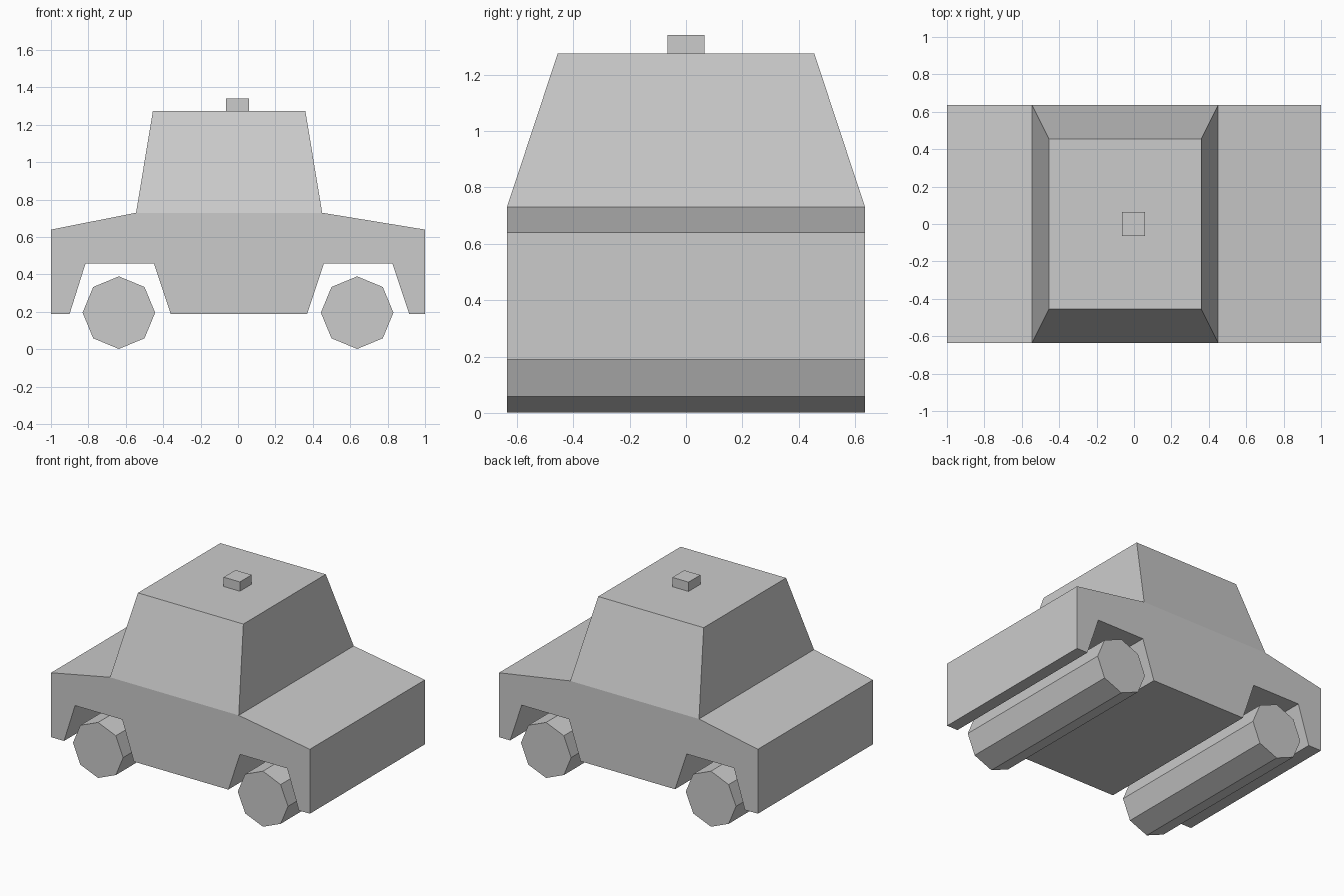
import bpy
import bmesh
import math
from mathutils import Matrix

cube = bpy.data.objects.get("Cube")
if cube:
    bpy.data.objects.remove(cube, do_unlink=True)

HALF_WIDTH = 0.635

grey = bpy.data.materials.new("plain_grey")
grey.use_nodes = True
grey.diffuse_color = (0.6, 0.6, 0.6, 1)
grey.node_tree.nodes["Principled BSDF"].inputs["Base Color"].default_value = (0.6, 0.6, 0.6, 1)


def finish(name, bm):
    """Turn a bmesh into a flat shaded object."""
    bmesh.ops.recalc_face_normals(bm, faces=bm.faces[:])
    mesh = bpy.data.meshes.new(name)
    bm.to_mesh(mesh)
    bm.free()
    mesh.materials.append(grey)
    obj = bpy.data.objects.new(name, mesh)
    bpy.context.collection.objects.link(obj)
    return obj


def extrude_profile(name, profile):
    """Side outline in x and z, extruded across the full width."""
    bm = bmesh.new()
    face = bm.faces.new([bm.verts.new((x, -HALF_WIDTH, z)) for x, z in profile])
    result = bmesh.ops.extrude_face_region(bm, geom=[face], use_keep_orig=True)
    moved = [v for v in result["geom"] if isinstance(v, bmesh.types.BMVert)]
    bmesh.ops.translate(bm, verts=moved, vec=(0, 2 * HALF_WIDTH, 0))
    return finish(name, bm)


def tapered_box(name, bottom, top):
    """Box between two levels, each given as x min, x max, half depth, z."""
    bm = bmesh.new()
    bmesh.ops.create_cube(bm, size=2)
    for v in bm.verts:
        x_min, x_max, depth, z = top if v.co.z > 0 else bottom
        v.co = (x_max if v.co.x > 0 else x_min, math.copysign(depth, v.co.y), z)
    return finish(name, bm)


# Lower body with wheel arches cut through the outline
extrude_profile("body", [
    (-1, 0.19), (-1, 0.64), (-0.545, 0.73), (0.45, 0.73), (1, 0.64), (1, 0.19),
    (0.915, 0.19), (0.825, 0.46), (0.46, 0.46), (0.37, 0.19),
    (-0.36, 0.19), (-0.45, 0.46), (-0.815, 0.46), (-0.9, 0.19),
])

# Cabin and the small roof sign
tapered_box("cabin", (-0.545, 0.45, HALF_WIDTH, 0.73), (-0.455, 0.36, 0.455, 1.275))
tapered_box("roof_sign", (-0.065, 0.06, 0.065, 1.275), (-0.065, 0.06, 0.065, 1.34))

# Eight sided wheel rollers running the full width
for side, name in ((1, "left_wheels"), (-1, "right_wheels")):
    bm = bmesh.new()
    bmesh.ops.create_cone(bm, cap_ends=True, segments=8, radius1=0.194, radius2=0.194,
                          depth=2 * HALF_WIDTH)
    bmesh.ops.rotate(bm, verts=bm.verts[:], matrix=Matrix.Rotation(math.pi / 2, 3, "X"))
    bmesh.ops.translate(bm, verts=bm.verts[:], vec=(side * 0.637, 0, 0.196))
    finish(name, bm)
